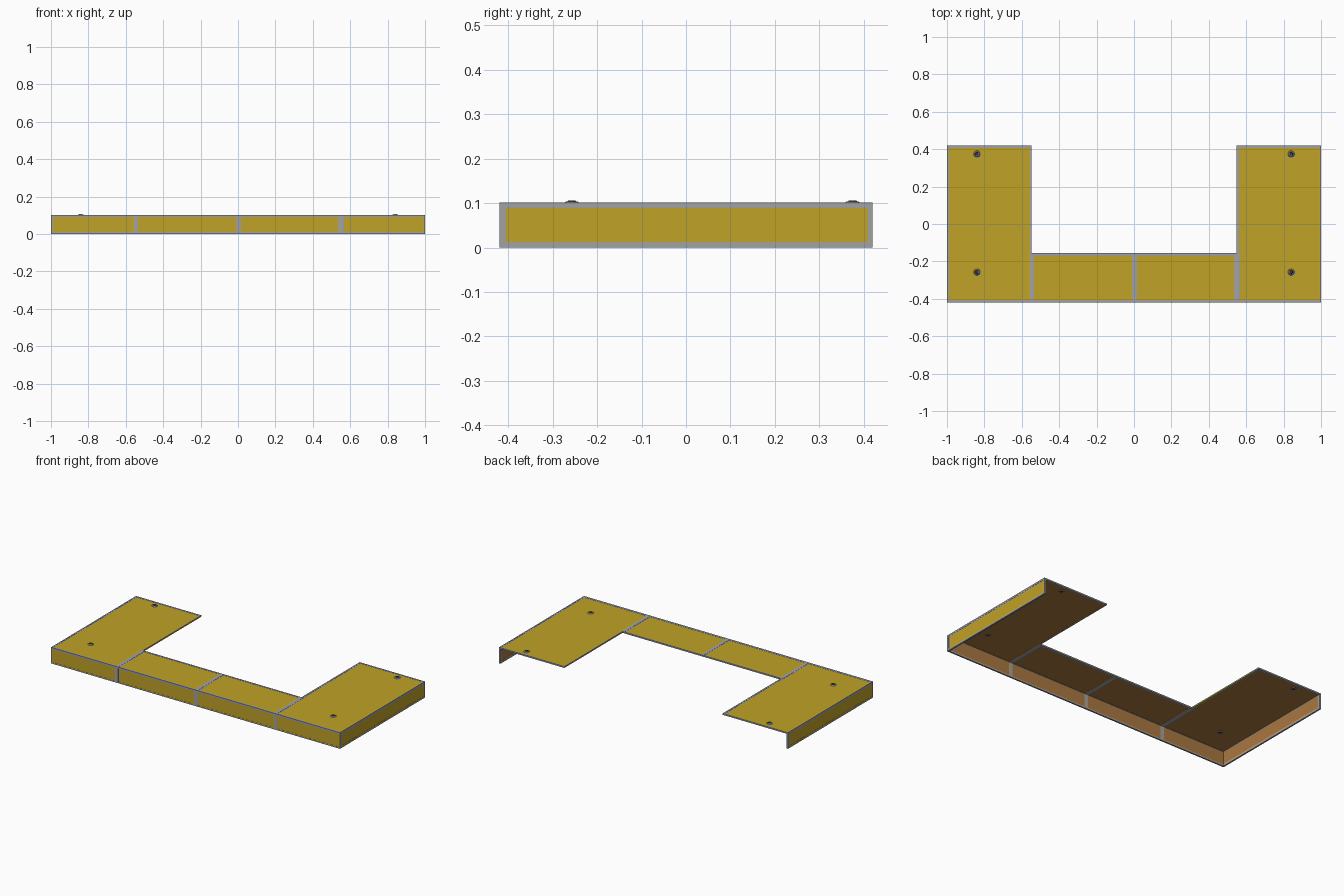
import bpy, bmesh, math
from mathutils import Matrix

if "Cube" in bpy.data.objects:
    bpy.data.objects.remove(bpy.data.objects["Cube"])


def mat(name, rgb):
    m = bpy.data.materials.new(name)
    m.diffuse_color = (*rgb, 1)
    m.use_nodes = True
    m.node_tree.nodes["Principled BSDF"].inputs["Base Color"].default_value = m.diffuse_color
    return m


YELLOW = mat("yellow_paint", (0.53, 0.36, 0.020))
BROWN = mat("brown_lining", (0.40, 0.185, 0.052))
GREY = mat("grey_trim", (0.36, 0.36, 0.37))
DARK = mat("dark_steel", (0.03, 0.035, 0.055))


def box(name, lo, hi, mats, inner=None):
    """Axis box; faces pointing along `inner` get the second material."""
    bm = bmesh.new()
    bmesh.ops.create_cube(bm, size=1)
    for v in bm.verts:
        v.co = [(lo[i] + hi[i]) / 2 + v.co[i] * (hi[i] - lo[i]) for i in range(3)]
    bm.normal_update()
    if inner:
        for f in bm.faces:
            if sum(f.normal[i] * inner[i] for i in range(3)) > 0.5:
                f.material_index = 1
    finish(name, bm, mats)


def finish(name, bm, mats):
    me = bpy.data.meshes.new(name)
    bm.to_mesh(me)
    bm.free()
    for m in mats:
        me.materials.append(m)
    ob = bpy.data.objects.new(name, me)
    bpy.context.collection.objects.link(ob)


def sbox(name, s, lo, hi, mats, inner=None):
    """Box given for the right side, mirrored when s is -1."""
    a, b = sorted((s * lo[0], s * hi[0]))
    if inner:
        inner = (s * inner[0], inner[1], inner[2])
    box(name, (a, *lo[1:]), (b, *hi[1:]), mats, inner)


def disc(name, x, y, z, r1, r2, h, m, n=12):
    bm = bmesh.new()
    bmesh.ops.create_cone(bm, cap_ends=True, segments=n, radius1=r1, radius2=r2, depth=h,
                          matrix=Matrix.Translation((x, y, z + h / 2)) @ Matrix.Rotation(math.pi / n, 4, 'Z'))
    finish(name, bm, [m])


P = [YELLOW, BROWN]
G = [GREY]
X, Y, H = 1.0, 0.42, 0.101       # outer half sizes and deck height
E = 0.001                        # how far trim stands proud
B = H - 0.008                    # underside of deck
XI, YI = 0.548, -0.155           # inner edges of the U

# front deck and front skirt
box("front_deck", (-XI, -Y + E, B), (XI, YI - E, H - E), P, (0, 0, -1))
box("front_skirt", (-X + E, -Y + E, E), (X - E, -Y + 0.009, B), P, (0, 1, 0))
box("front_top_trim", (-X, -Y, B - E), (X, -Y + 0.014, H), G)
box("front_face_top_trim", (-X, -Y, H - 0.009), (X, -Y + 0.005, H), G)
box("front_bottom_trim", (-X, -Y, 0), (X, -Y + 0.010, 0.009), G)
box("front_deck_back_trim", (-XI, YI - 0.011, B - E), (XI, YI, H), G)

# seams across the front
for i, (x, y1) in enumerate(((-0.548, YI), (0, YI), (0.548, YI))):
    box(f"seam_deck_{i}", (x - 0.013, -Y, B - E), (x + 0.013, y1, H), G)
    box(f"seam_skirt_{i}", (x - 0.013, -Y, 0), (x + 0.013, -Y + 0.010, H), G)

for s, side in ((1, "right"), (-1, "left")):
    # wing deck and side skirt
    sbox(side + "_wing_deck", s, (XI, -Y + E, B), (X - E, Y - E, H - E), P, (0, 0, -1))
    sbox(side + "_skirt", s, (X - 0.009, -Y + E, E), (X - E, Y - E, B), P, (-1, 0, 0))
    # wing border
    sbox(side + "_outer_trim", s, (X - 0.009, -Y, H - 0.011), (X, Y, H), G)
    sbox(side + "_back_trim", s, (XI, Y - 0.010, B - E), (X, Y, H), G)
    sbox(side + "_inner_trim", s, (XI, YI, B - E), (XI + 0.010, Y, H), G)
    # side skirt border
    sbox(side + "_skirt_bottom_trim", s, (X - 0.010, -Y, 0), (X, Y, 0.013), G)
    sbox(side + "_skirt_back_trim", s, (X - 0.010, Y - 0.012, 0), (X, Y, H), G)
    sbox(side + "_skirt_front_trim", s, (X - 0.007, -Y, 0), (X, -Y + 0.014, H), G)
    # bolts with washers, nuts underneath
    for y, end in ((0.375, "back"), (-0.257, "front")):
        n = f"{side}_{end}_"
        disc(n + "washer", s * 0.84, y, H - 0.002, 0.019, 0.014, 0.005, GREY)
        disc(n + "bolt", s * 0.84, y, H + 0.001, 0.012, 0.009, 0.0035, DARK)
        disc(n + "nut", s * 0.84, y, B - 0.003, 0.012, 0.017, 0.004, GREY)
        disc(n + "bolt_tip", s * 0.84, y, B - 0.005, 0.008, 0.009, 0.003, DARK)
